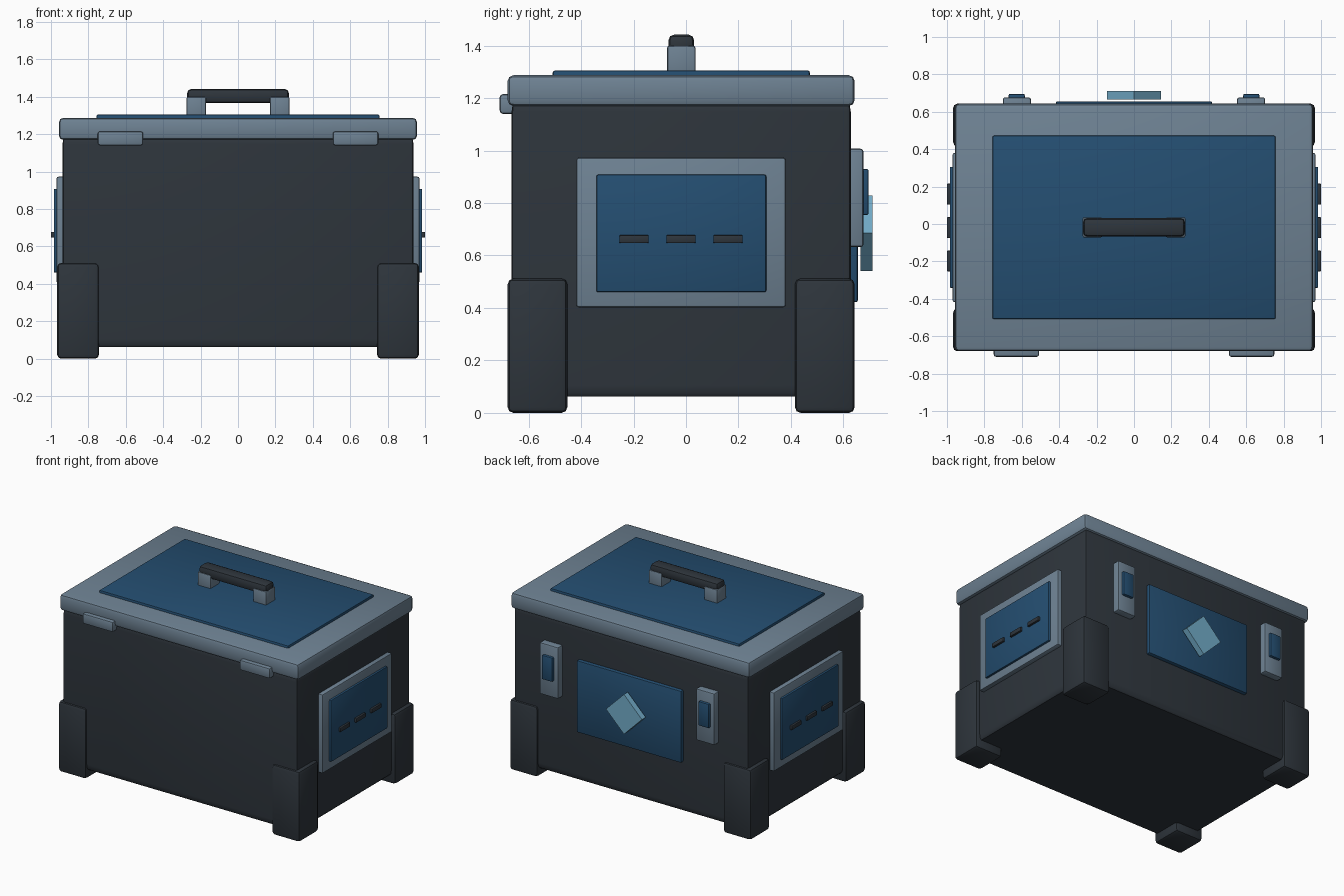
import bpy, bmesh, math
from mathutils import Matrix, Vector

if "Cube" in bpy.data.objects:
    bpy.data.objects.remove(bpy.data.objects["Cube"])


def material(name, rgb):
    m = bpy.data.materials.new(name)
    lin = [((c / 255 + 0.055) / 1.055) ** 2.4 for c in rgb]
    m.diffuse_color = (*lin, 1)
    m.use_nodes = True
    m.node_tree.nodes["Principled BSDF"].inputs["Base Color"].default_value = m.diffuse_color
    return m


DARK = material("charcoal", (46, 53, 60))
GREY = material("steel grey", (110, 130, 147))
BLUE = material("deep blue", (36, 78, 113))
PALE = material("pale blue", (115, 173, 202))


def box(name, x, y, z, mat, bevel=0.01, stretch=(1, 1, 1), turn=0):
    """Bevelled box from its bounds; stretch makes the bevel longer on an axis."""
    s = Vector(stretch)
    size = [(r[1] - r[0]) / k for r, k in zip((x, y, z), s)]
    mid = Vector([(r[0] + r[1]) / 2 for r in (x, y, z)])
    bm = bmesh.new()
    bmesh.ops.create_cube(bm, size=1)
    bmesh.ops.scale(bm, vec=size, verts=bm.verts)
    if bevel:
        bmesh.ops.bevel(bm, geom=bm.edges[:], offset=bevel, segments=2,
                        profile=0.5, affect='EDGES')
    bmesh.ops.scale(bm, vec=s, verts=bm.verts)
    bmesh.ops.rotate(bm, cent=(0, 0, 0), verts=bm.verts,
                     matrix=Matrix.Rotation(turn, 3, 'Y'))
    me = bpy.data.meshes.new(name)
    bm.to_mesh(me)
    bm.free()
    ob = bpy.data.objects.new(name, me)
    ob.location = mid
    me.materials.append(mat)
    bpy.context.collection.objects.link(ob)
    bpy.ops.object.select_all(action='DESELECT')
    ob.select_set(True)
    bpy.context.view_layer.objects.active = ob
    bpy.ops.object.shade_smooth_by_angle(angle=math.radians(35))
    return ob


def span(side, a, b):
    return sorted((side * a, side * b))


# Body, lid and lid plate
box("body", (-.938, .938), (-.665, .628), (.063, 1.19), DARK, .015, (1, 1, 2.8))
box("lid", (-.957, .957), (-.68, .643), (1.17, 1.287), GREY, .022)
box("lid_plate", (-.757, .757), (-.508, .472), (1.26, 1.305), BLUE, .008)

# Carrying handle
box("handle_bar", (-.272, .272), (-.067, .031), (1.367, 1.442), DARK, .022)

for s, side in ((-1, "left"), (1, "right")):
    box(f"handle_post_{side}", span(s, .17, .275), (-.072, .036), (1.27, 1.4), GREY, .009)
    # Corner feet
    for y, end in (((-.68, -.452), "front"), ((.415, .643), "back")):
        box(f"{end}_{side}_foot", span(s, .743, .967), y, (0, .512), DARK, .022)
    # Front hinge tabs
    box(f"hinge_{side}", span(s, .507, .75), (-.71, -.63), (1.14, 1.215), GREY, .012)
    # Side panel: frame, inset plate and vents
    box(f"panel_frame_{side}", span(s, .9, .97), (-.418, .38), (.402, .973), GREY, .01)
    box(f"panel_plate_{side}", span(s, .94, .985), (-.342, .306), (.46, .908), BLUE, .007)
    for i in range(3):
        c = -.019 + (i - 1) * .179
        box(f"vent_{side}_{i + 1}", span(s, .97, 1.0), (c - .056, c + .056),
            (.647, .678), DARK, .005)
    # Back latches
    box(f"latch_{side}", span(s, .551, .701), (.59, .677), (.632, 1.007), GREY, .012)
    box(f"latch_button_{side}", span(s, .584, .67), (.65, .696), (.754, .93), BLUE, .008)

# Back plate and diamond
box("back_plate", (-.418, .418), (.6, .655), (.422, .942), BLUE, .008)
box("back_diamond", (-.102, .102), (.666, .71), (.583, .787), PALE, 0, turn=math.pi / 4)
